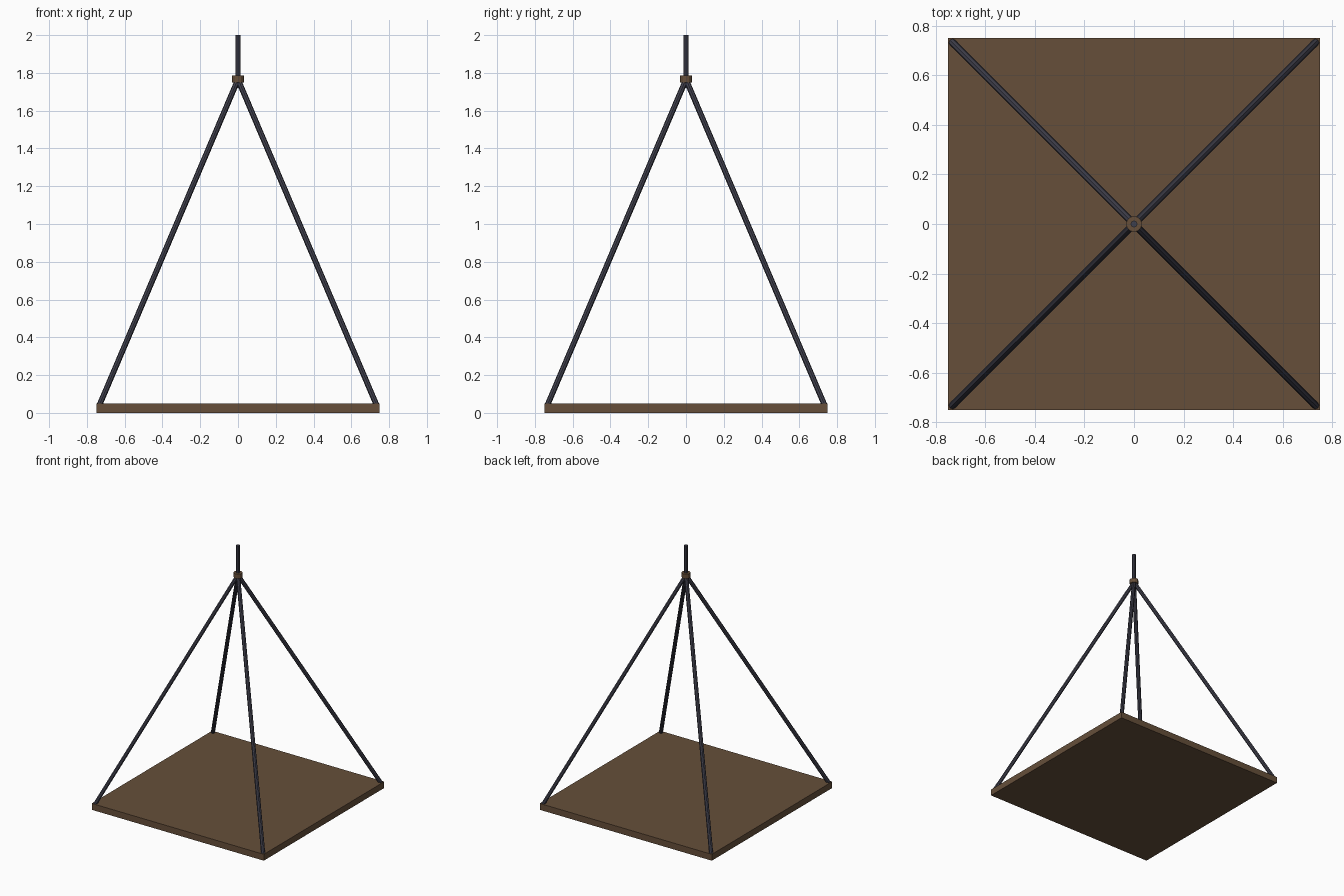
import bpy
from mathutils import Vector

if "Cube" in bpy.data.objects:
    bpy.data.objects.remove(bpy.data.objects["Cube"])


def material(name, rgb):
    m = bpy.data.materials.new(name)
    m.diffuse_color = (*rgb, 1)
    m.use_nodes = True
    m.node_tree.nodes["Principled BSDF"].inputs["Base Color"].default_value = m.diffuse_color
    return m


wood = material("brown wood", (0.133, 0.078, 0.042))
iron = material("dark iron", (0.050, 0.050, 0.072))


def rod(name, start, end, radius, mat, sides=8):
    """Straight cylinder running between two points."""
    a, b = Vector(start), Vector(end)
    bpy.ops.mesh.primitive_cylinder_add(vertices=sides, radius=radius,
                                        depth=(b - a).length, location=(a + b) / 2)
    ob = bpy.context.object
    ob.rotation_euler = (b - a).to_track_quat('Z', 'Y').to_euler()
    ob.name = name
    ob.data.materials.append(mat)
    return ob


# Square platform
bpy.ops.mesh.primitive_cube_add(size=1, location=(0, 0, 0.025))
platform = bpy.context.object
platform.name = "platform"
platform.scale = (1.5, 1.5, 0.05)
platform.data.materials.append(wood)

# Four slanted hangers from the corners to the collar
for sx, side in ((-1, "left"), (1, "right")):
    for sy, end in ((-1, "front"), (1, "back")):
        rod(f"{end}_{side}_hanger", (0.734 * sx, 0.734 * sy, 0.04),
            (0, 0, 1.765), 0.015, iron)

# Top hanger and the collar that gathers everything
rod("top_hanger", (0, 0, 1.72), (0, 0, 2.0), 0.014, iron)
rod("collar", (0, 0, 1.75), (0, 0, 1.785), 0.032, wood, 12)
